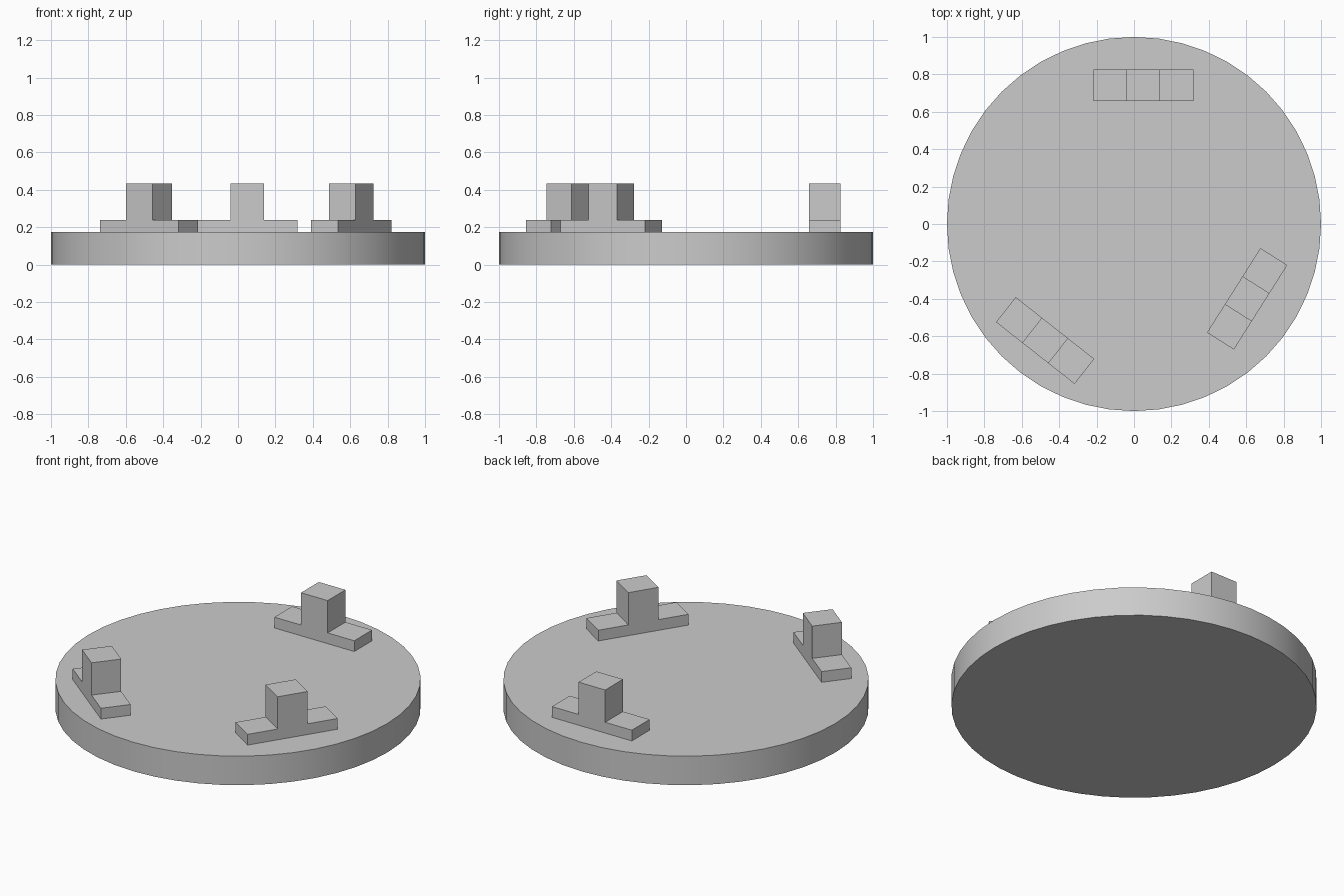
import bpy
import bmesh
from math import radians
from mathutils import Matrix

cube = bpy.data.objects.get("Cube")
if cube:
    bpy.data.objects.remove(cube, do_unlink=True)

GREY = (0.6, 0.6, 0.6, 1.0)
grey = bpy.data.materials.new("plain grey")
grey.use_nodes = True
grey.diffuse_color = GREY
grey.node_tree.nodes["Principled BSDF"].inputs["Base Color"].default_value = GREY

DISC_TOP, FOOT_TOP, POST_TOP = 0.175, 0.24, 0.435
FOOT_HALF, POST_HALF, DEPTH = 0.267, 0.089, 0.17

# Round base
bpy.ops.mesh.primitive_cylinder_add(vertices=48, radius=1, depth=DISC_TOP,
                                    location=(0, 0, DISC_TOP / 2))
base = bpy.context.object
base.name = "round_base"
base.data.materials.append(grey)
bpy.ops.object.shade_smooth_by_angle(angle=radians(30))


def add_bracket(name, x, y, angle):
    """Extrude an inverted T profile and stand it on the base."""
    half = [(FOOT_HALF, DISC_TOP), (FOOT_HALF, FOOT_TOP),
            (POST_HALF, FOOT_TOP), (POST_HALF, POST_TOP)]
    profile = half + [(-px, pz) for px, pz in reversed(half)]
    bm = bmesh.new()
    front = bm.faces.new([bm.verts.new((px, -DEPTH / 2, pz)) for px, pz in profile])
    result = bmesh.ops.extrude_face_region(bm, geom=[front], use_keep_orig=True)
    moved = [v for v in result["geom"] if isinstance(v, bmesh.types.BMVert)]
    bmesh.ops.translate(bm, verts=moved, vec=(0, DEPTH, 0))
    bmesh.ops.recalc_face_normals(bm, faces=bm.faces)
    mesh = bpy.data.meshes.new(name)
    bm.to_mesh(mesh)
    bm.free()
    mesh.materials.append(grey)
    obj = bpy.data.objects.new(name, mesh)
    obj.matrix_world = Matrix.Translation((x, y, 0)) @ Matrix.Rotation(radians(angle), 4, "Z")
    bpy.context.collection.objects.link(obj)


# Three upright brackets around the rim
add_bracket("back_bracket", 0.05, 0.742, 0)
add_bracket("left_bracket", 0.605, -0.4, 57.7)
add_bracket("right_bracket", -0.475, -0.623, -38.2)
